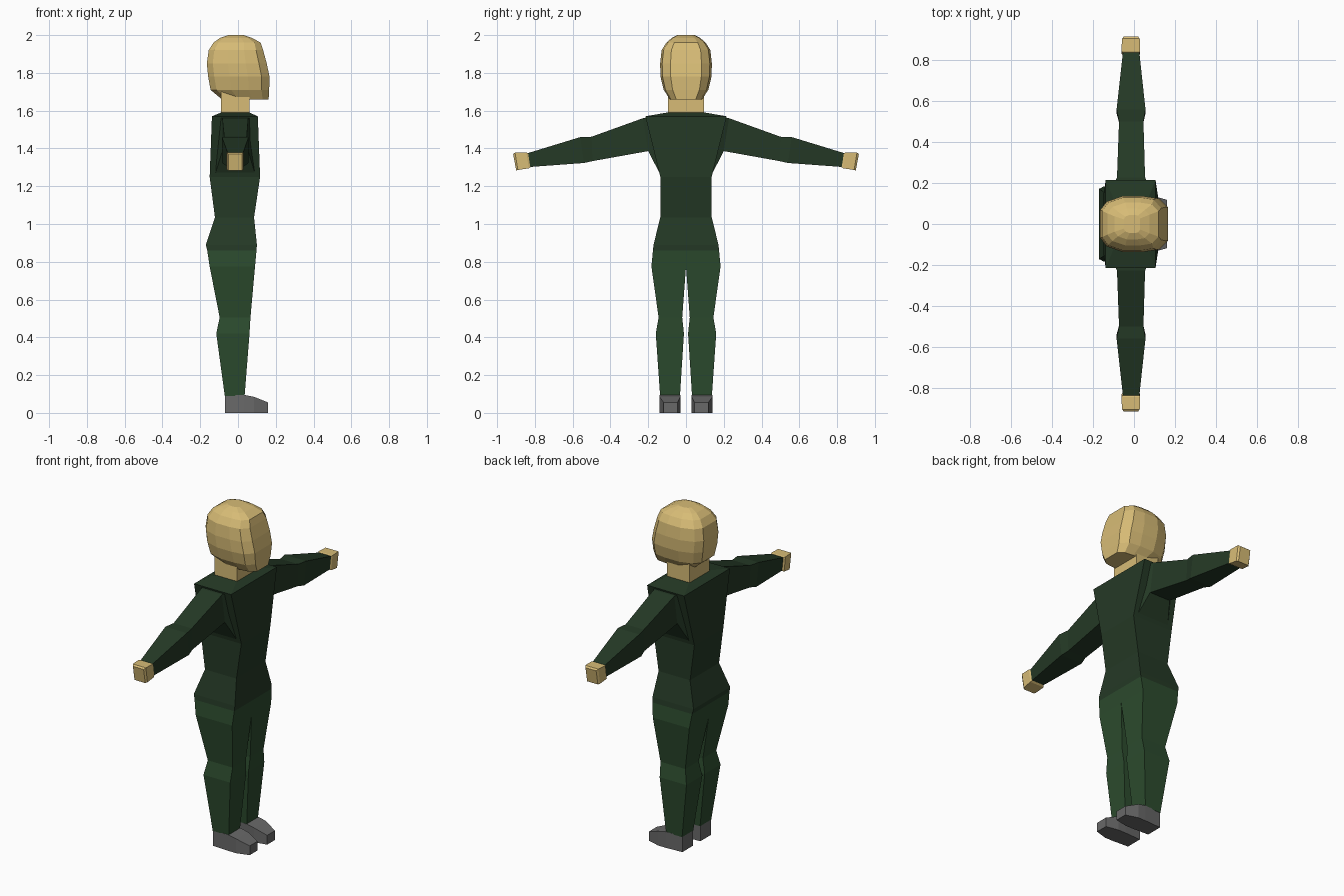
import bpy, bmesh


def material(name, rgb):
    m = bpy.data.materials.new(name)
    m.diffuse_color = (*rgb, 1)
    return m


skin = material("tan skin", (0.68, 0.50, 0.18))
shirt = material("dark green cloth", (0.018, 0.041, 0.019))
trousers = material("mid green cloth", (0.025, 0.070, 0.027))
leather = material("grey leather", (0.14, 0.14, 0.14))


def loft(name, rings, mat, mirror=False):
    """Join a stack of equal-sized point rings into a closed flat-faced part."""
    bm = bmesh.new()
    vs = [[bm.verts.new(p) for p in r] for r in rings]
    n = len(rings[0])
    for a, b in zip(vs, vs[1:]):
        for i in range(n):
            j = (i + 1) % n
            bm.faces.new((a[i], a[j], b[j], b[i]))
    bm.faces.new(vs[0])
    bm.faces.new(vs[-1])
    bmesh.ops.recalc_face_normals(bm, faces=bm.faces[:])
    if mirror:  # open the part where it meets its mirror image
        inner = [f for f in bm.faces if all(abs(v.co.y) < 1e-4 for v in f.verts)]
        bmesh.ops.delete(bm, geom=inner, context='FACES_ONLY')
    me = bpy.data.meshes.new(name)
    bm.to_mesh(me)
    bm.free()
    me.materials.append(mat)
    ob = bpy.data.objects.new(name, me)
    bpy.context.collection.objects.link(ob)
    if mirror:
        m = ob.modifiers.new("mirror", 'MIRROR')
        m.use_axis = (False, True, False)
    return ob


def rect(z, x0, x1, y0, y1):
    return [(x0, y0, z), (x1, y0, z), (x1, y1, z), (x0, y1, z)]


def slice_y(yt, zt, yb, zb, x0, x1):
    """Arm cross-section, given its top and bottom edges."""
    return [(x0, yt, zt), (x1, yt, zt), (x1, yb, zb), (x0, yb, zb)]


# Torso, from hips to collar
loft("torso", [rect(z, a, b, -h, h) for z, a, b, h in (
    (0.86, -0.163, 0.098, 0.175), (0.89, -0.17, 0.10, 0.172),
    (1.035, -0.122, 0.085, 0.136), (1.25, -0.15, 0.117, 0.136),
    (1.57, -0.138, 0.105, 0.215), (1.59, -0.09, 0.06, 0.10))], shirt)

# Sleeves
loft("sleeves", [slice_y(*s) for s in (
    (0.13, 1.565, 0.13, 1.25, -0.125, 0.095),
    (0.228, 1.56, 0.20, 1.386, -0.083, 0.054),
    (0.50, 1.462, 0.495, 1.333, -0.073, 0.046),
    (0.56, 1.46, 0.54, 1.323, -0.085, 0.056),
    (0.838, 1.375, 0.825, 1.302, -0.054, 0.026))], shirt, True)

# Hands
loft("hands", [slice_y(*s) for s in (
    (0.833, 1.374, 0.822, 1.302, -0.053, 0.025),
    (0.845, 1.378, 0.832, 1.295, -0.062, 0.03),
    (0.905, 1.378, 0.89, 1.286, -0.058, 0.028),
    (0.915, 1.37, 0.899, 1.283, -0.05, 0.02))], skin, True)

# Trouser legs
loft("trouser_legs", [rect(*s) for s in (
    (0.86, -0.163, 0.098, 0, 0.175), (0.775, -0.15, 0.09, 0, 0.183),
    (0.505, -0.097, 0.066, 0.02, 0.145), (0.42, -0.115, 0.061, 0.011, 0.16),
    (0.09, -0.07, 0.035, 0.032, 0.137))], trousers, True)


# Shoes, lofted from heel to toe
def shoe_slice(x, h, y0, y1):
    return [(x, y0, 0), (x, y1, 0), (x, y1, h), (x, y0, h)]


loft("shoes", [shoe_slice(*s) for s in (
    (-0.07, 0.093, 0.035, 0.134), (0.035, 0.095, 0.03, 0.14),
    (0.085, 0.085, 0.03, 0.14), (0.16, 0.055, 0.045, 0.118))], leather, True)

# Neck
loft("neck", [rect(z, -0.09, 0.06, -0.094, 0.094) for z in (1.58, 1.70)], skin)

# Head: rounded box with a flatter face plane at the front
half = [(0, 0.5), (0.1, 0.8), (0.35, 1.0), (0.65, 1.0), (0.87, 0.92), (1.0, 0.6)]
outline = half + [(u, -v) for u, v in reversed(half)]
head = [(1.66, -0.085, 0.162, 0.085), (1.71, -0.145, 0.165, 0.118),
        (1.78, -0.158, 0.167, 0.135), (1.85, -0.165, 0.152, 0.137),
        (1.92, -0.155, 0.133, 0.129), (1.96, -0.13, 0.12, 0.104),
        (1.985, -0.095, 0.075, 0.075), (2.0, -0.05, 0.03, 0.045)]
loft("head", [[(a + u * (b - a), v * h, z) for u, v in outline]
              for z, a, b, h in head], skin)
